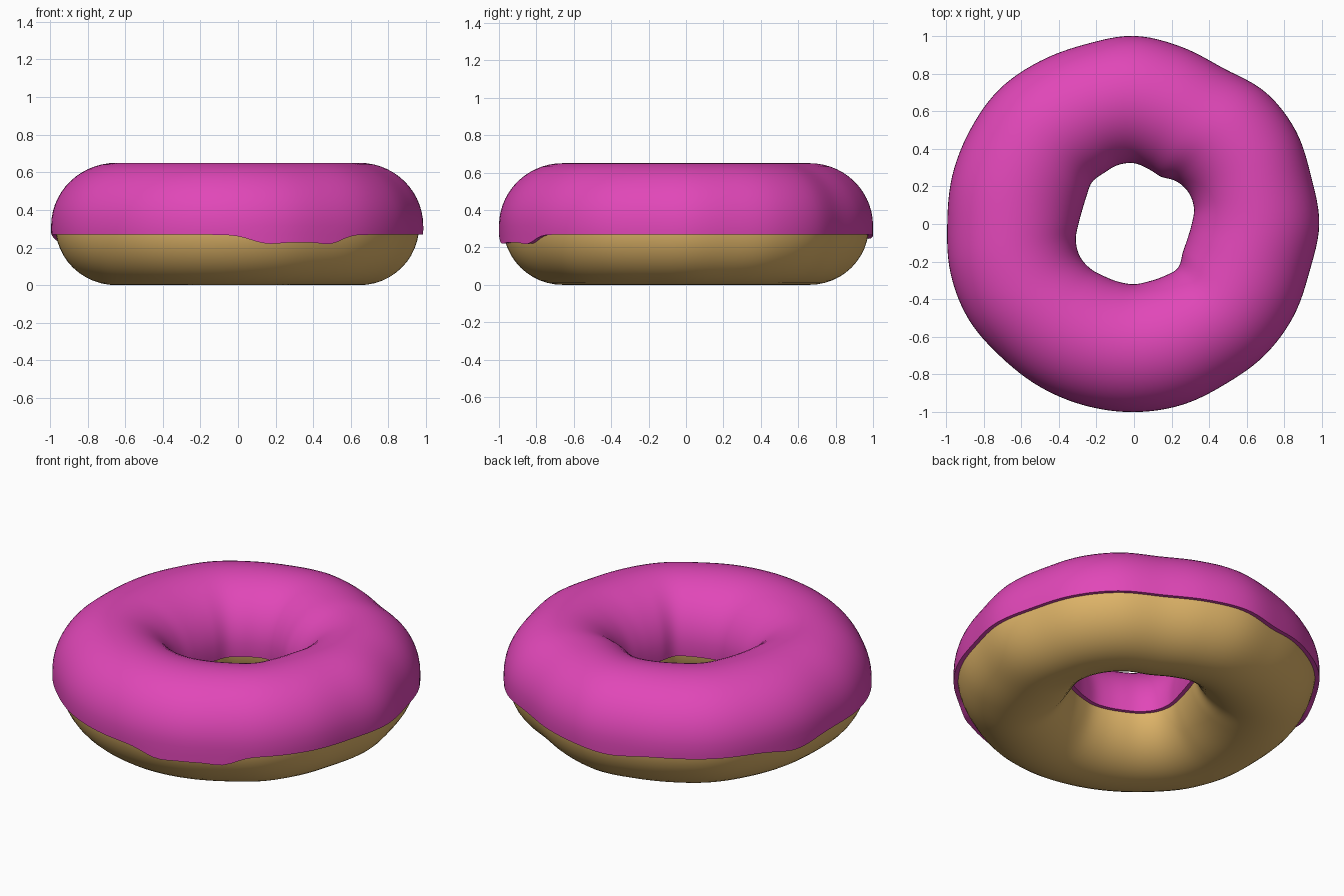
import bpy, math

if "Cube" in bpy.data.objects:
    bpy.data.objects.remove(bpy.data.objects["Cube"])

# Outline radii every 15 degrees, counter-clockwise from +x (as seen from above)
OUTER = [.985, .975, .993, .99, .955, .975, 1.0, .99, 1.0, 1.013, 1.005, 1.0,
         .993, 1.01, 1.015, 1.0, 1.0, 1.0, 1.0, .995, .98, .985, .98, .967]
HOLE = [.307, .33, .335, .32, .29, .302, .323, .325, .315, .315, .292, .285,
        .295, .32, .335, .332, .32, .318, .32, .315, .32, .33, .30, .295]
# Icing drips: angle, width (degrees), depth
DRIPS = [(-81, 7, .045), (-70, 7, .035), (-60, 6, .045), (162, 9, .035), (100, 9, .022)]
CZ, HALF_H, THICK = .315, .315, .022
STEPS = 144


def sample(table, deg):
    """Periodic Catmull-Rom lookup"""
    t = (deg % 360) / 15
    i, f = int(t), t % 1
    a, b, c, d = (table[(i + k) % 24] for k in (-1, 0, 1, 2))
    return b + .5 * f * (c - a + f * (2*a - 5*b + 4*c - d + f * (3*(b - c) + d - a)))


def material(name, rgb):
    m = bpy.data.materials.new(name)
    m.diffuse_color = (*rgb, 1)
    m.use_nodes = True
    m.node_tree.nodes["Principled BSDF"].inputs["Base Color"].default_value = m.diffuse_color
    return m


def dough_section(deg):
    ro, ri = sample(OUTER, deg) - THICK, sample(HOLE, deg) + THICK
    c, a = (ro + ri) / 2, (ro - ri) / 2
    return [(c + a * math.cos(p), CZ + HALF_H * math.sin(p))
            for p in (2 * math.pi * k / 48 for k in range(48))]


def icing_section(deg):
    ro, ri = sample(OUTER, deg), sample(HOLE, deg)
    c, a, h = (ro + ri) / 2, (ro - ri) / 2, HALF_H + THICK - .002
    edge = .268
    for ang, width, depth in DRIPS:
        d = (deg - ang + 180) % 360 - 180
        edge -= depth * math.exp(-(d / width) ** 2)
    arc = [math.pi * k / 28 for k in range(29)]
    # outer skirt, over the top, inner skirt, then back along the underside
    pts = [(ro - .001, edge), (ro, (edge + CZ) / 2)]
    pts += [(c + a * math.cos(p), CZ + h * math.sin(p)) for p in arc]
    pts += [(ri, .29), (ri + .001, .268), (ri + THICK + .006, .27)]
    pts += [(c + (a - THICK) * math.cos(p), CZ + (HALF_H - .002) * math.sin(p))
            for p in reversed(arc)]
    pts += [(ro - THICK - .015, edge + .003)]
    return pts


def ring(name, section, mat):
    """Sweep a changing closed section around z"""
    verts, n = [], 0
    for i in range(STEPS):
        deg = 360 * i / STEPS
        pts = section(deg)
        n = len(pts)
        a = math.radians(deg)
        verts += [(r * math.cos(a), r * math.sin(a), z) for r, z in pts]
    faces = [(i * n + k, (i + 1) % STEPS * n + k,
              (i + 1) % STEPS * n + (k + 1) % n, i * n + (k + 1) % n)
             for i in range(STEPS) for k in range(n)]
    me = bpy.data.meshes.new(name)
    me.from_pydata(verts, [], faces)
    me.materials.append(mat)
    ob = bpy.data.objects.new(name, me)
    bpy.context.collection.objects.link(ob)
    bpy.ops.object.select_all(action='DESELECT')
    ob.select_set(True)
    bpy.context.view_layer.objects.active = ob
    bpy.ops.object.shade_smooth_by_angle(angle=math.radians(40))
    return ob


ring("dough", dough_section, material("golden dough", (.74, .46, .14)))
ring("icing", icing_section, material("pink icing", (.75, .063, .48)))
